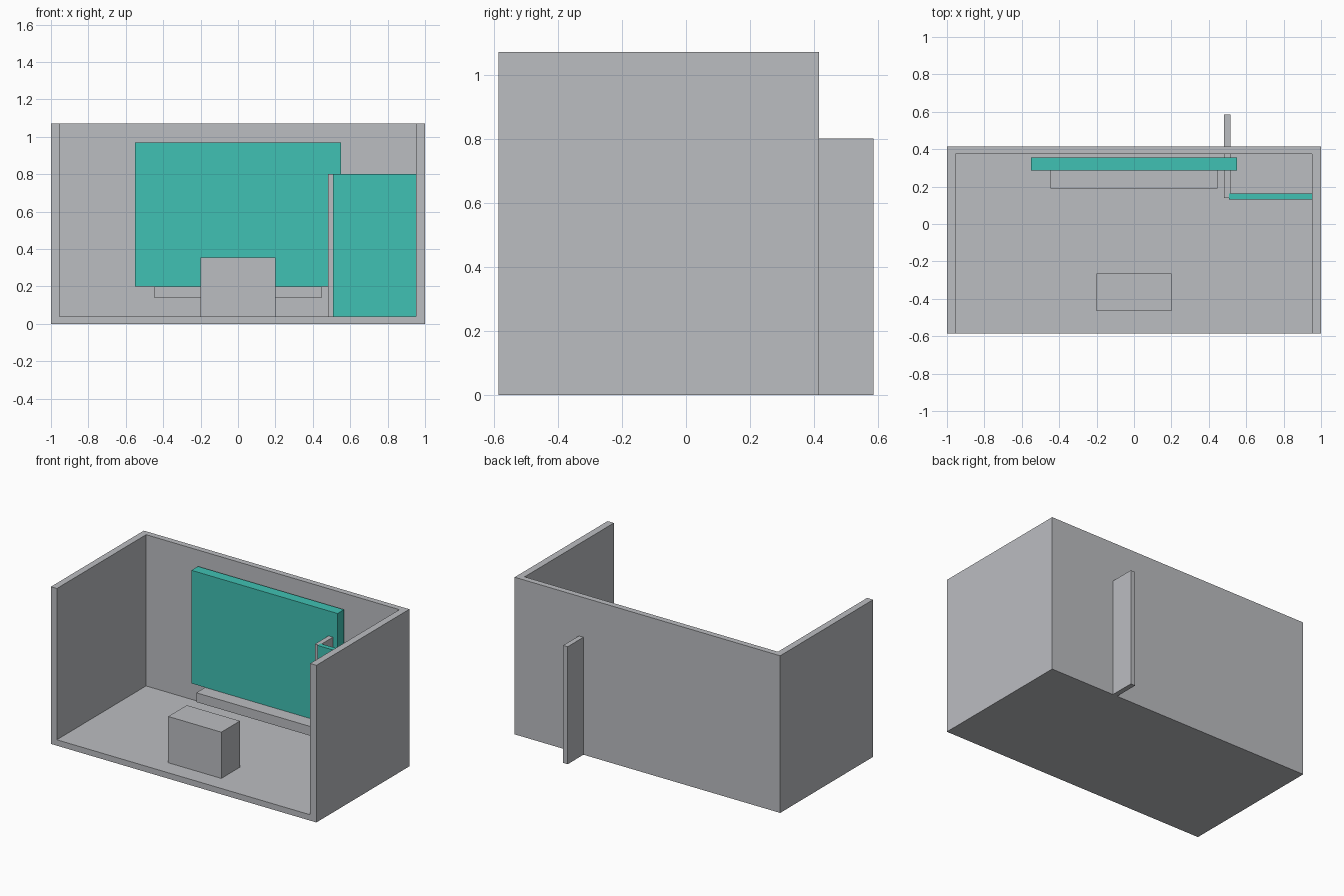
import bpy
import bmesh
from mathutils import Vector

if "Cube" in bpy.data.objects:
    bpy.data.objects.remove(bpy.data.objects["Cube"])


def material(name, rgb):
    m = bpy.data.materials.new(name)
    m.diffuse_color = (*rgb, 1.0)
    m.use_nodes = True
    m.node_tree.nodes["Principled BSDF"].inputs["Base Color"].default_value = m.diffuse_color
    return m


grey = material("light_grey", (0.50, 0.51, 0.535))
teal = material("teal", (0.051, 0.533, 0.451))


def box(name, lo, hi, mat):
    """Axis-aligned box between two corners."""
    lo, hi = Vector(lo), Vector(hi)
    bm = bmesh.new()
    bmesh.ops.create_cube(bm, size=1.0)
    bmesh.ops.scale(bm, vec=hi - lo, verts=bm.verts)
    mesh = bpy.data.meshes.new(name)
    bm.to_mesh(mesh)
    bm.free()
    mesh.materials.append(mat)
    obj = bpy.data.objects.new(name, mesh)
    obj.location = (lo + hi) / 2
    bpy.context.collection.objects.link(obj)
    return obj


# Open room: floor, two side walls and back wall, hollowed from one block
room = box("room_shell", (-1, -0.585, 0), (1, 0.415, 1.07), grey)
hollow = box("room_cutter", (-0.955, -0.8, 0.04), (0.953, 0.375, 1.3), grey)
hollow.hide_render = True
hollow.hide_viewport = True
cut = room.modifiers.new("hollow", 'BOOLEAN')
cut.operation = 'DIFFERENCE'
cut.solver = 'EXACT'
cut.object = hollow

# Hanging screen with a shelf below it
box("wall_screen", (-0.55, 0.285, 0.2), (0.55, 0.355, 0.97), teal)
box("shelf", (-0.447, 0.19, 0.137), (0.447, 0.345, 0.2), grey)

# Free-standing block on the floor
box("floor_block", (-0.2, -0.465, 0.04), (0.2, -0.265, 0.355), grey)

# Corner closet: partition running out through the back wall, and front panel
box("partition", (0.482, 0.14, 0), (0.516, 0.585, 0.8), grey)
box("closet_panel", (0.507, 0.13, 0.002), (0.96, 0.163, 0.801), teal)
